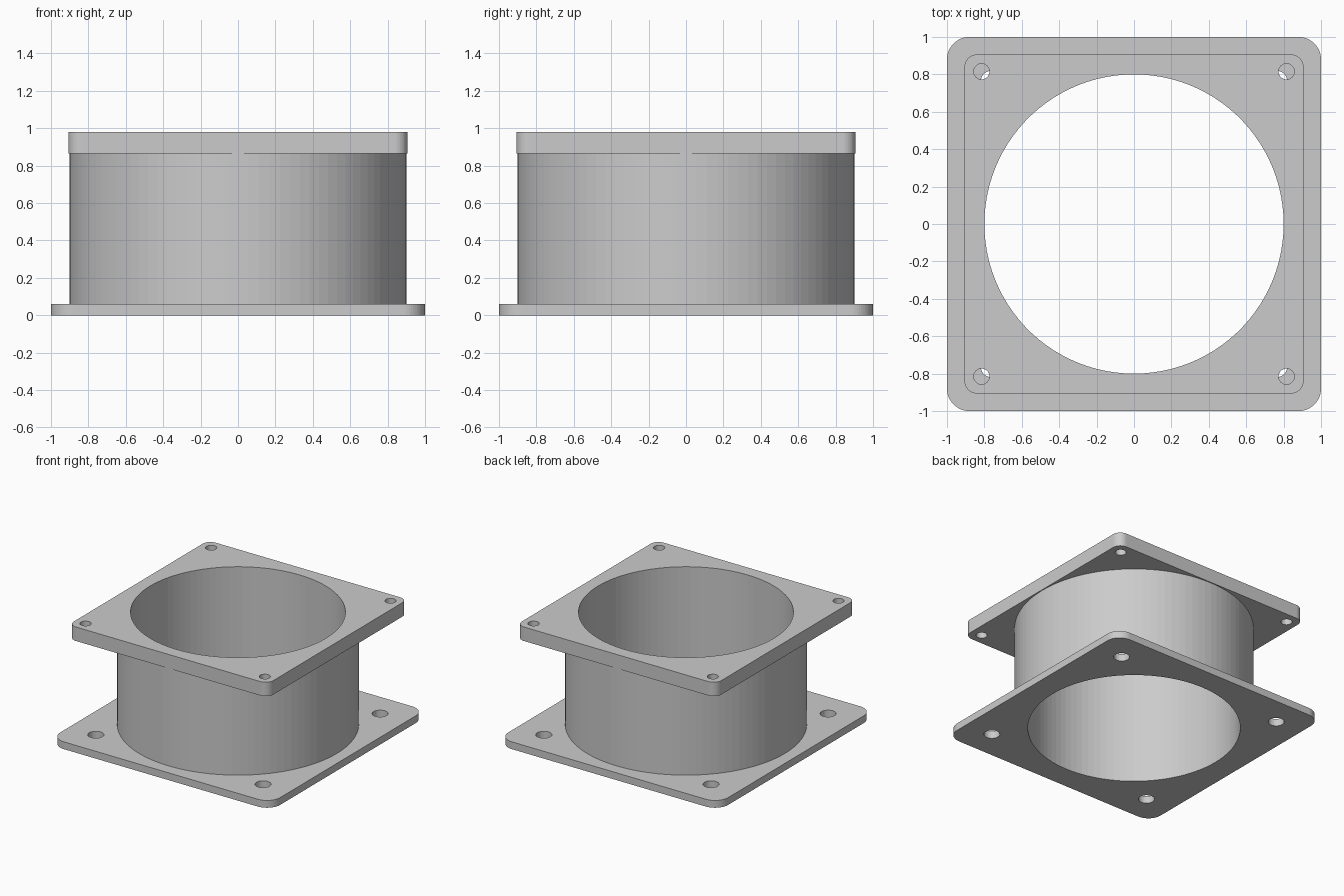
import bpy
import bmesh
from math import cos, sin, pi

cube = bpy.data.objects.get("Cube")
if cube:
    bpy.data.objects.remove(cube, do_unlink=True)

# Main sizes
BASE_TOP, CAP_BOTTOM, CAP_TOP = 0.06, 0.865, 0.98
BORE, TUBE = 0.80, 0.90

grey = bpy.data.materials.new("plain_grey")
grey.use_nodes = True
colour = (0.6, 0.6, 0.6, 1)
grey.diffuse_color = colour
grey.node_tree.nodes["Principled BSDF"].inputs["Base Color"].default_value = colour


def circle(radius, count, x=0, y=0):
    return [(x + radius * cos(2 * pi * i / count), y + radius * sin(2 * pi * i / count))
            for i in range(count)]


def rounded_square(half, radius, steps=16):
    points = []
    for quarter, (sx, sy) in enumerate(((1, 1), (-1, 1), (-1, -1), (1, -1))):
        for i in range(steps + 1):
            a = (quarter + i / steps) * pi / 2
            points.append((sx * (half - radius) + radius * cos(a),
                           sy * (half - radius) + radius * sin(a)))
    return points


def bolt_holes(offset, radius):
    return [circle(radius, 32, sx * offset, sy * offset)
            for sx in (-1, 1) for sy in (-1, 1)]


bm = bmesh.new()


def ring(points, z):
    verts = [bm.verts.new((x, y, z)) for x, y in points]
    for i, v in enumerate(verts):
        bm.edges.new((verts[i - 1], v))
    return verts


def wall(points, low, high):
    """Straight wall following an outline; returns its lower and upper rings."""
    a, b = ring(points, low), ring(points, high)
    for i in range(len(a)):
        bm.faces.new((a[i - 1], a[i], b[i], b[i - 1]))
    return a, b


def flat_face(rings):
    """Fill between an outer ring and the rings of its openings."""
    edges = [bm.edges.get((r[i - 1], r[i])) for r in rings for i in range(len(r))]
    bmesh.ops.triangle_fill(bm, edges=edges, use_beauty=True, normal=(0, 0, 1))


# Round bore and tube wall
bore_low, bore_high = wall(circle(BORE, 100), 0, CAP_TOP)
tube_low, tube_high = wall(circle(TUBE, 100), BASE_TOP, CAP_BOTTOM)

# Wide thin base flange
base = [wall(p, 0, BASE_TOP)
        for p in [rounded_square(1.0, 0.12)] + bolt_holes(0.76, 0.06)]
flat_face([low for low, high in base] + [bore_low])
flat_face([high for low, high in base] + [tube_low])

# Smaller, thicker top flange
cap = [wall(p, CAP_BOTTOM, CAP_TOP)
       for p in [rounded_square(0.907, 0.07)] + bolt_holes(0.815, 0.042)]
flat_face([low for low, high in cap] + [tube_high])
flat_face([high for low, high in cap] + [bore_high])

bmesh.ops.recalc_face_normals(bm, faces=bm.faces)
mesh = bpy.data.meshes.new("flanged_duct")
bm.to_mesh(mesh)
bm.free()
mesh.materials.append(grey)
duct = bpy.data.objects.new("flanged_duct", mesh)
bpy.context.collection.objects.link(duct)
